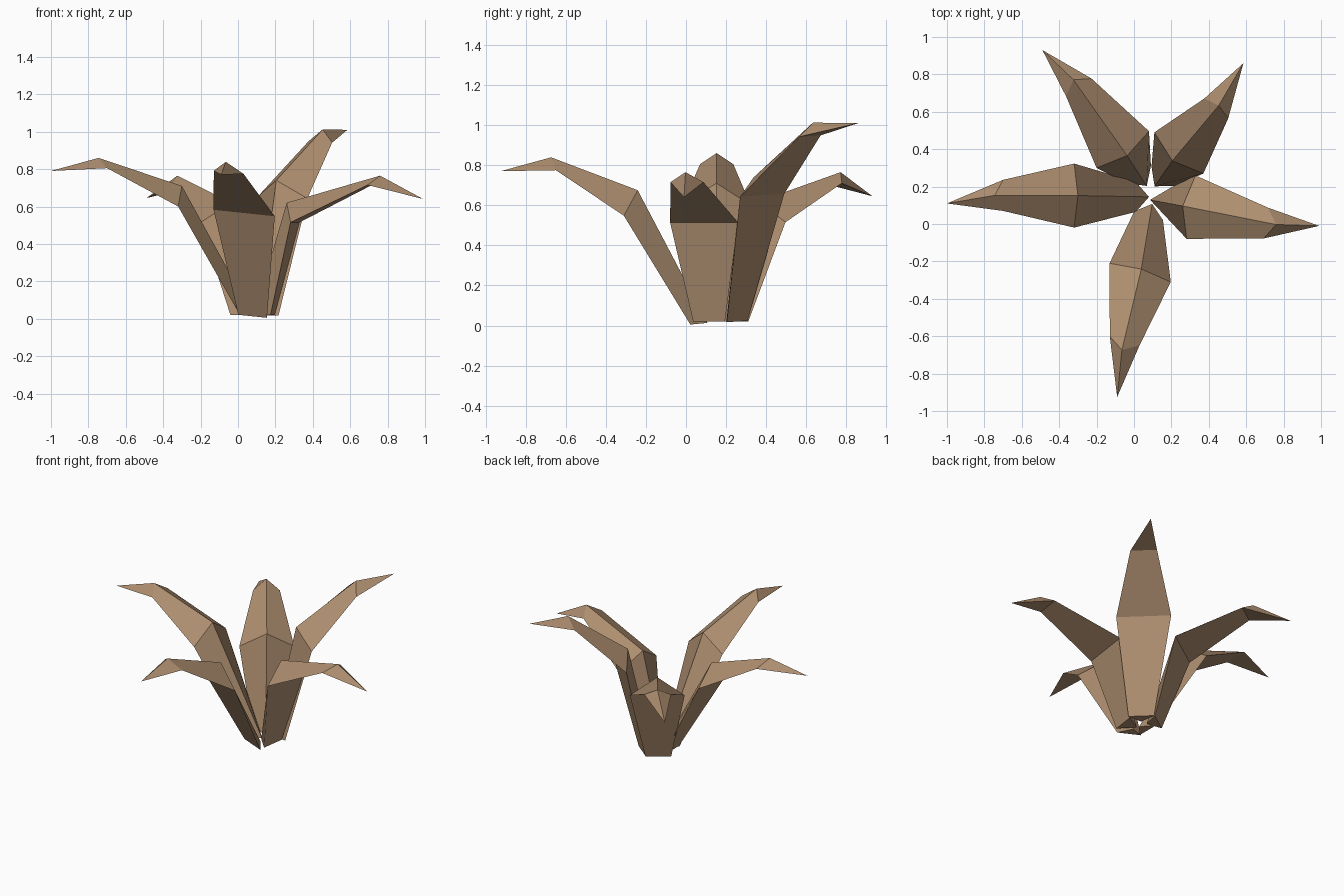
import bpy
import bmesh
from math import radians, cos, sin
from mathutils import Vector

if "Cube" in bpy.data.objects:
    bpy.data.objects.remove(bpy.data.objects["Cube"])

# One dry brown for the whole plant
brown = bpy.data.materials.new("dry_leaf_brown")
brown.diffuse_color = (0.42, 0.27, 0.16, 1)
brown.use_nodes = True
brown.node_tree.nodes["Principled BSDF"].inputs["Base Color"].default_value = brown.diffuse_color

HALF_WIDTHS = (0.08, 0.171, 0.083)     # base, shoulder, neck


def leaf(name, heading, roll, centres, tip, ridges):
    """Three-sided tapering leaf: flat underside, raised midrib, pointed tip.
    ridges holds (forward, up) offsets of the midrib at each station."""
    a = radians(heading)
    forward = Vector((cos(a), sin(a), 0))
    across = Vector((-sin(a), cos(a), roll))
    up = Vector((0, 0, 1))
    bm = bmesh.new()
    rings = []
    for c, w, (f, u) in zip(centres, HALF_WIDTHS, ridges):
        c = Vector(c)
        pts = (c - across * w, c + across * w, c + forward * f + up * u)
        rings.append([bm.verts.new(p) for p in pts])
    end = bm.verts.new(tip)
    bm.faces.new(rings[0])
    for lo, hi in zip(rings, rings[1:]):
        for i in range(3):
            j = (i + 1) % 3
            bm.faces.new((lo[i], lo[j], hi[j], hi[i]))
    for i in range(3):
        bm.faces.new((rings[-1][i], rings[-1][(i + 1) % 3], end))
    bmesh.ops.recalc_face_normals(bm, faces=bm.faces)
    mesh = bpy.data.meshes.new(name)
    bm.to_mesh(mesh)
    bm.free()
    mesh.materials.append(brown)
    bpy.context.collection.objects.link(bpy.data.objects.new(name, mesh))


# Five leaves fanning out from a shared root
leaf("left_leaf", 180, 0,
     [(0.01, 0.145, 0.02), (-0.32, 0.152, 0.60), (-0.70, 0.153, 0.805)],
     (-1.0, 0.11, 0.79), [(-0.07, 0), (-0.02, 0.11), (0.045, 0.055)])
leaf("right_leaf", -8, 0,
     [(0.185, 0.115, 0.02), (0.305, 0.09, 0.515), (0.705, 0.005, 0.715)],
     (0.99, -0.01, 0.64), [(-0.10, 0), (-0.045, 0.105), (0.055, 0.05)])
leaf("front_leaf", -107, -0.1,
     [(0.078, 0.045, 0.013), (0.033, -0.26, 0.565), (-0.05, -0.625, 0.783)],
     (-0.09, -0.925, 0.77), [(-0.065, 0), (-0.02, 0.11), (0.05, 0.056)])
leaf("back_left_leaf", 125, 0,
     [(0.025, 0.265, 0.02), (-0.06, 0.398, 0.515), (-0.295, 0.73, 0.71)],
     (-0.49, 0.93, 0.645), [(-0.075, 0), (-0.04, 0.105), (0.05, 0.055)])
leaf("back_right_leaf", 50, 0.04,
     [(0.155, 0.255, 0.02), (0.24, 0.38, 0.65), (0.44, 0.618, 0.945)],
     (0.585, 0.86, 1.01), [(-0.07, 0), (-0.055, 0.09), (0.02, 0.067)])
